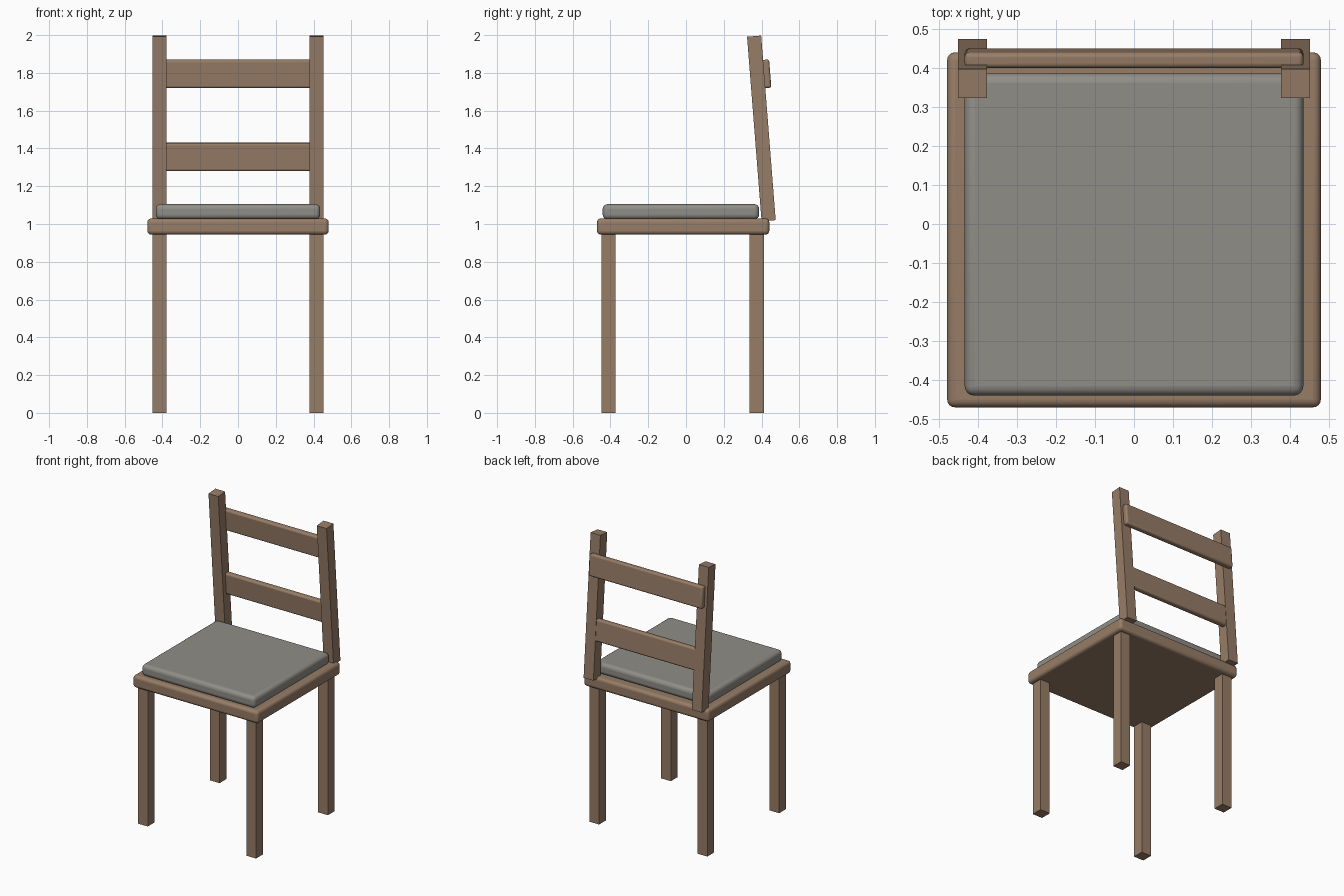
import bpy
from math import radians

if "Cube" in bpy.data.objects:
    bpy.data.objects.remove(bpy.data.objects["Cube"])


def material(name, rgb):
    m = bpy.data.materials.new(name)
    m.diffuse_color = (*rgb, 1)
    m.use_nodes = True
    m.node_tree.nodes["Principled BSDF"].inputs["Base Color"].default_value = m.diffuse_color
    return m


wood = material("wood", (0.31, 0.205, 0.135))
fabric = material("fabric", (0.28, 0.27, 0.245))
LEAN = radians(4.5)


def box(name, center, size, mat, bevel=0.0, lean=0.0):
    bpy.ops.mesh.primitive_cube_add(size=1, location=center)
    ob = bpy.context.object
    ob.name = name
    ob.scale = size
    bpy.ops.object.transform_apply(location=False, rotation=False, scale=True)
    ob.rotation_euler.x = lean
    ob.data.materials.append(mat)
    if bevel:
        mod = ob.modifiers.new("rounded edges", 'BEVEL')
        mod.width = bevel
        mod.segments = 4
        bpy.ops.object.shade_smooth_by_angle(angle=radians(35))
    return ob


# Seat board and cushion
box("seat", (0, -0.015, 0.9865), (0.96, 0.912, 0.085), wood, 0.02)
box("cushion", (0, -0.027, 1.065), (0.87, 0.828, 0.08), fabric, 0.025)

# Legs and leaning back posts
for side, x in (("left", -0.415), ("right", 0.415)):
    box("front_leg_" + side, (x, -0.411, 0.475), (0.075, 0.075, 0.95), wood)
    box("back_leg_" + side, (x, 0.375, 0.475), (0.075, 0.075, 0.95), wood)
    box("back_post_" + side, (x, 0.399, 1.506), (0.075, 0.075, 0.98), wood, lean=LEAN)

# Back slats
for name, z in (("lower_slat", 1.355), ("upper_slat", 1.795)):
    box(name, (0, 0.426, z), (0.87, 0.04, 0.15), wood, 0.012, LEAN)
